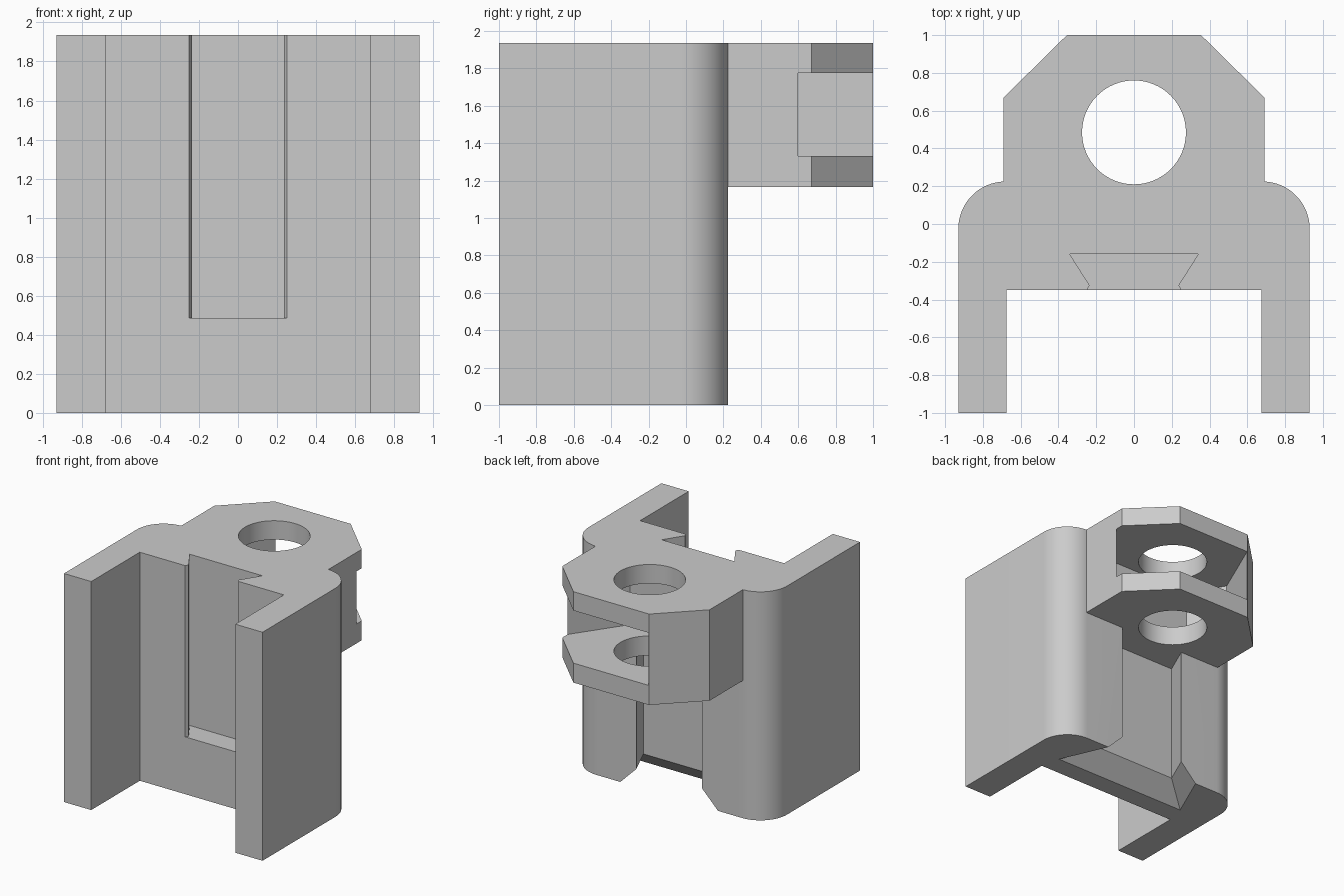
import bpy, bmesh, math

cube = bpy.data.objects.get("Cube")
if cube:
    bpy.data.objects.remove(cube, do_unlink=True)

HEIGHT = 1.935
LUG_BOTTOM = 1.165

grey = bpy.data.materials.new("plain grey")
grey.use_nodes = True
grey.diffuse_color = (0.6, 0.6, 0.6, 1)
grey.node_tree.nodes["Principled BSDF"].inputs["Base Color"].default_value = grey.diffuse_color


def loft(name, low, z0, high, z1):
    """Solid between two outlines with the same number of points."""
    bm = bmesh.new()
    a = [bm.verts.new((x, y, z0)) for x, y in low]
    b = [bm.verts.new((x, y, z1)) for x, y in high]
    bm.faces.new(a)
    bm.faces.new(b)
    for i in range(len(a)):
        j = (i + 1) % len(a)
        bm.faces.new((a[i], a[j], b[j], b[i]))
    bmesh.ops.recalc_face_normals(bm, faces=bm.faces)
    mesh = bpy.data.meshes.new(name)
    bm.to_mesh(mesh)
    bm.free()
    mesh.materials.append(grey)
    obj = bpy.data.objects.new(name, mesh)
    bpy.context.collection.objects.link(obj)
    return obj


def prism(name, outline, z0, z1):
    return loft(name, outline, z0, outline, z1)


def mirrored(half):
    """Close a right-hand half outline with its mirror image."""
    return half + [(-x, y) for x, y in reversed(half)]


def arc(cx, cy, r, start, end, steps):
    angles = [math.radians(start + (end - start) * i / steps) for i in range(steps + 1)]
    return [(cx + r * math.cos(t), cy + r * math.sin(t)) for t in angles]


def combine(target, tool, operation):
    tool.hide_render = True
    mod = target.modifiers.new(tool.name, "BOOLEAN")
    mod.operation = operation
    mod.solver = "EXACT"
    mod.object = tool
    bpy.ops.object.select_all(action="DESELECT")
    bpy.context.view_layer.objects.active = target
    target.select_set(True)
    bpy.ops.object.modifier_apply(modifier=mod.name)
    bpy.data.objects.remove(tool, do_unlink=True)


# U-shaped body with rounded back corners
half = [(0.675, -0.35), (0.675, -1), (0.93, -1)] + arc(0.68, -0.025, 0.25, 0, 90, 20)
bracket = prism("clevis_bracket", mirrored(half), 0, HEIGHT)

# Chamfered lug at the back
lug = prism("lug", mirrored([(0.69, 0.1), (0.69, 0.67), (0.355, 1)]), LUG_BOTTOM, HEIGHT)
combine(bracket, lug, "UNION")

# Pocket open to the back and one side, leaving two ears and a side wall
pocket = [(-0.35, 1.002), (-0.58, 0.47), (-0.4, 0.18), (0.4, 0.18),
          (0.69, 0.6), (0.9, 0.9), (0.9, 1.2), (-0.35, 1.2)]
combine(bracket, prism("pocket_cutter", pocket, 1.33, 1.775), "DIFFERENCE")

# Vertical pin hole
hole = arc(0, 0.485, 0.275, 0, 354.375, 63)
combine(bracket, prism("pin_hole_cutter", hole, 1, 2.2), "DIFFERENCE")

# Front dovetail slot with slightly opened lips, closed at its lower end
slot = mirrored([(0.27, -0.4), (0.25, -0.35), (0.235, -0.325), (0.34, -0.16)])
combine(bracket, prism("front_slot_cutter", slot, 0.485, 2.2), "DIFFERENCE")


# Back dovetail channel, ending under the lug
def dovetail(grow):
    return mirrored([(0.222 + grow, 0.42), (0.42 + grow * 1.44, -0.03 - grow)])


combine(bracket, prism("channel_cutter", dovetail(0), 0.1, LUG_BOTTOM), "DIFFERENCE")
# Flared lead-in at the bottom of the channel
combine(bracket, loft("lead_in_cutter", dovetail(0.17), -0.02, dovetail(0), 0.15), "DIFFERENCE")

# Smooth the curved walls while keeping corners crisp
bpy.ops.object.select_all(action="DESELECT")
bpy.context.view_layer.objects.active = bracket
bracket.select_set(True)
bpy.ops.object.shade_smooth_by_angle(angle=math.radians(25))
